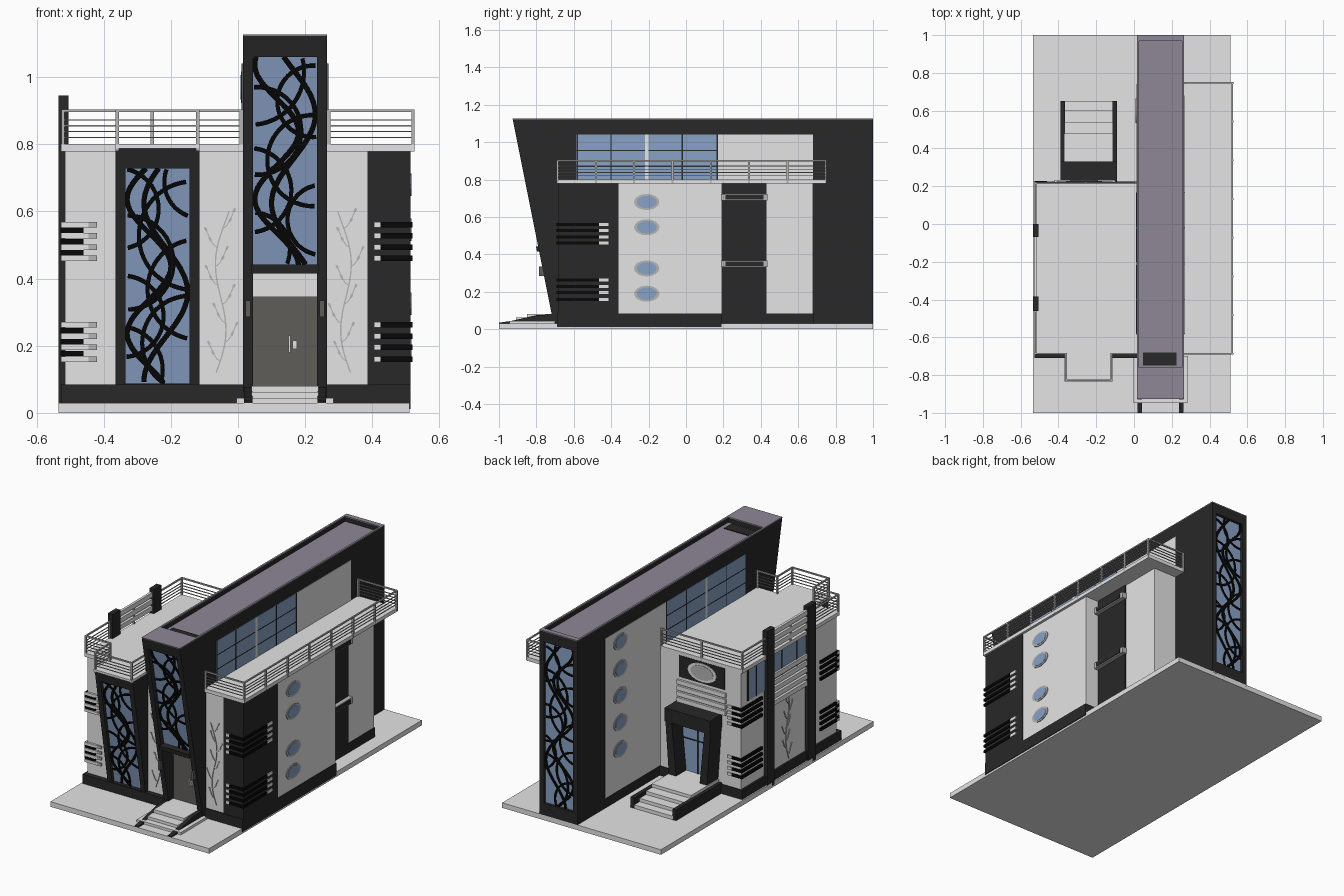
import bpy, bmesh, math, random
from mathutils import Vector

if "Cube" in bpy.data.objects:
    bpy.data.objects.remove(bpy.data.objects["Cube"])
random.seed(7)

def material(name, r, g, b):
    m = bpy.data.materials.new(name)
    m.diffuse_color = (r, g, b, 1)
    m.use_nodes = True
    m.node_tree.nodes["Principled BSDF"].inputs["Base Color"].default_value = m.diffuse_color
    return m
LIGHT = material("light_wall", .78, .78, .78)
DARK = material("dark_cladding", .021, .021, .021)
BLACK = material("black_trim", .002, .002, .002)
GLASS = material("blue_glass", .25, .36, .56)
ROOF = material("mauve_roof", .27, .245, .30)
DOOR = material("door_grey", .115, .11, .10)
METAL = material("rail_grey", .46, .46, .46)

def finish(name, bm, mat):
    bmesh.ops.recalc_face_normals(bm, faces=bm.faces)
    me = bpy.data.meshes.new(name)
    bm.to_mesh(me)
    bm.free()
    me.materials.append(mat)
    ob = bpy.data.objects.new(name, me)
    bpy.context.collection.objects.link(ob)
    return ob

def boxes(name, mat, *dims):
    """Each entry is x0, x1, y0, y1, z0, z1."""
    bm = bmesh.new()
    for x0, x1, y0, y1, z0, z1 in dims:
        vs = bmesh.ops.create_cube(bm, size=1)["verts"]
        for v in vs:
            v.co = ((x0+x1)/2 + v.co.x*(x1-x0), (y0+y1)/2 + v.co.y*(y1-y0), (z0+z1)/2 + v.co.z*(z1-z0))
    return finish(name, bm, mat)

def prism(name, mat, axis, a, b, pts):
    """Extrude a 2D outline along an axis from a to b."""
    place = {"x": lambda t, p: (t, *p), "y": lambda t, p: (p[0], t, p[1])}[axis]
    bm = bmesh.new()
    lo = [bm.verts.new(place(a, p)) for p in pts]
    hi = [bm.verts.new(place(b, p)) for p in pts]
    bm.faces.new(lo)
    bm.faces.new(hi)
    for i in range(len(pts)):
        j = (i+1) % len(pts)
        bm.faces.new((lo[i], lo[j], hi[j], hi[i]))
    return finish(name, bm, mat)

def ribbons(name, mat, lines, place, rect=None):
    """Flat strips (polyline, width) drawn on a surface and clipped to a rectangle."""
    bm = bmesh.new()
    def inside(p):
        return rect is None or (rect[0] <= p.x <= rect[1] and rect[2] <= p.y <= rect[3])
    for pts, w in lines:
        pts = [Vector(p) for p in pts]
        prev = None
        for i, p in enumerate(pts):
            d = (pts[min(i+1, len(pts)-1)] - pts[max(i-1, 0)]).normalized()
            n = Vector((-d.y, d.x)) * w / 2
            cur = None
            if inside(p):
                cur = [bm.verts.new(place(*(p+n))), bm.verts.new(place(*(p-n)))]
                if prev:
                    bm.faces.new((prev[0], prev[1], cur[1], cur[0]))
            prev = cur
    ob = finish(name, bm, mat)
    s = ob.modifiers.new("thickness", "SOLIDIFY")
    s.thickness, s.offset = .004, 0
    return ob

def lattice(name, x0, x1, z0, z1, place):
    """Organic black tracery: two meandering lines crossed by wide arcs from both edges."""
    lines, mid = [], (x0+x1)/2
    for k in range(2):
        ph, per = 1 + k*2.6, .40 + .13*k
        lines.append(([(mid + (k-.5)*.05 + .065*math.sin(6.283*z/per + ph), z)
                       for z in [z0 + (z1-z0)*i/120 for i in range(121)]], .015))
    n = round((z1-z0)/.085)
    for k in range(n):
        side = 1 if k % 2 else -1
        cx, cz, r = mid + side*random.uniform(.08, .13), z0 + (z1-z0)*(k+.5)/n, random.uniform(.10, .17)
        lines.append(([(cx + r*math.cos(i*.05), cz + r*math.sin(i*.05)) for i in range(127)], .012))
    ribbons(name, BLACK, lines, place, (x0+.002, x1-.002, z0, z1))

def tree(name, u, z0, z1, side, place):
    """Thin climbing branch with short twigs and leaves."""
    stem = lambda z: u + side*(.022*math.sin((z-z0)*14) + .06*(z-z0))
    lines = [([(stem(z), z) for z in [z0 + (z1-z0)*i/30 for i in range(31)]], .004)]
    for k in range(8):
        z, s = z0 + (z1-z0)*(k+.6)/8.5, (1 if k % 2 else -1)
        q = [(stem(z) + s*.032*t, z + .04*t*t + .01*t) for t in (0, .3, .6, 1)]
        lines.append((q, .003))
        for x, y in q[2:]:
            lines.append(([(x, y), (x + s*.005, y + .01)], .007))
    ribbons(name, METAL, lines, place)

def oval(name, axis, face, sign, u, z, ru, rz, pane=GLASS, rim=METAL):
    """Oval window with raised rim."""
    ell = lambda k: [(u + ru*k*math.cos(i*math.pi/8), z + rz*k*math.sin(i*math.pi/8)) for i in range(16)]
    prism(name + "_rim", rim, axis, face - sign*.01, face + sign*.004, ell(1))
    prism(name + "_glass", pane, axis, face - sign*.01, face + sign*.006, ell(.78))

# ground slab and plinths
boxes("base_slab", LIGHT, (-.535, .51, -1, 1, 0, .03))
boxes("plinth", DARK, (-.527, .03, -.71, .226, .012, .085), (.25, .514, -.69, .19, .012, .085),
      (.25, .424, .1, .684, .012, .085))

# central tower with forward-leaning front
def ty(z): return -.72 - .2*(z-.09)
def tower_strip(name, mat, x0, x1, z0, z1, back, inset=0):
    prism(name, mat, "x", x0, x1, [(ty(z0)+inset, z0), (ty(z1)+inset, z1), (back, z1), (back, z0)])
for n, x0, x1, j0, j1 in (("left", .015, .026, .02, .045), ("right", .254, .265, .235, .26)):
    tower_strip("tower_side_" + n, DARK, x0, x1, .02, 1.122, 1)
    tower_strip("tower_cap_" + n, ROOF, x0, x1, 1.122, 1.127, 1)
    tower_strip("tower_jamb_" + n, DARK, j0, j1, .02, 1.08, 1)
boxes("tower_core", DARK, (.04, .24, -.66, .98, .02, 1.08))
boxes("tower_roof", ROOF, (.024, .256, -.78, .98, 1.08, 1.095))
boxes("roof_opening", DARK, (.047, .225, -.75, -.68, 1.09, 1.099))
tower_strip("tower_front_head", DARK, .024, .256, 1.06, 1.122, -.76)
tower_strip("tower_front_cap", ROOF, .024, .256, 1.122, 1.127, -.76)
tower_strip("entrance_canopy", DARK, .04, .24, .415, .442, -.6, -.012)
tower_strip("tower_front_glass", GLASS, .04, .24, .44, 1.06, -.6, .03)
lattice("tower_front_tracery", .045, .235, .442, 1.06, lambda x, z: (x, ty(z)+.024, z))
boxes("tower_back_frame", DARK, (.024, .256, .97, 1, .02, .1), (.024, .256, .97, 1, 1.06, 1.122))
boxes("tower_back_cap", ROOF, (.024, .256, .97, 1, 1.122, 1.127))
boxes("tower_back_glass", GLASS, (.045, .235, .97, .984, .1, 1.06))
lattice("tower_back_tracery", .045, .235, .1, 1.06, lambda x, z: (x, .989, z))

# tower side panels and clerestory windows
for n, f, s in (("left", .015, -1), ("right", .265, 1)):
    X = lambda d: sorted((f - s*.005, f + s*d))
    y0, y1, z0 = (.17, .74, .09) if s < 0 else (.17, .68, .79)
    boxes("tower_panel_" + n, LIGHT, (*X(.002), y0, y1, z0, 1.04))
    boxes("clerestory_glass_" + n, GLASS, (*X(.002), -.585, .17, .79, 1.04))
    boxes("clerestory_bars_" + n, DARK, *[(*X(.004), y-.003, y+.003, .79, 1.04) for y in (-.58, -.4, -.02, .167)],
          *[(*X(.0035), -.585, .17, z-.002, z+.002) for z in (.87, .955)])
    boxes("clerestory_post_" + n, LIGHT, (*X(.004), -.218, -.2, .79, 1.04))
for i, z in enumerate((.97, .81, .65, .49, .33)):
    oval("tower_oval_%d" % i, "x", .013, -1, .6, z, .065, .047)

# front entrance
boxes("front_door", DOOR, (.045, .235, -.672, -.655, .08, .345))
boxes("door_transom", LIGHT, (.045, .235, -.68, -.655, .345, .416))
boxes("door_handle", LIGHT, (.15, .157, -.685, -.67, .18, .23), (.163, .175, -.685, -.67, .19, .215))
boxes("wall_lamps", DOOR, *[(x, x+.014, -.785, -.75, .285, .335) for x in (.023, .243)])
boxes("front_steps", LIGHT, (-.005, .285, -.945, -.70, .03, .045), (.04, .24, -.91, -.66, .045, .062),
      (.04, .24, -.85, -.66, .062, .08))
for x in (.018, .237):
    prism("front_stringer", DARK, "x", x, x+.025, [(-1, .03), (-1, .035), (-.93, .045), (-.8, .075), (-.7, .08), (-.7, .03)])

# left wing with leaning window bay
boxes("left_wing", LIGHT, (-.515, .02, -.68, .22, .03, .78))
boxes("left_terrace", LIGHT, (-.527, .015, -.692, .222, .778, .8), (-.367, -.115, -.835, -.69, .787, .8))
def by(z): return -.705 - .12*(z-.085)/.7
def bay(name, mat, x0, x1, z0, z1, inset=0):
    prism(name, mat, "x", x0, x1, [(by(z0)+inset, z0), (by(z1)+inset, z1), (-.67, z1), (-.67, z0)])
bay("bay_side_left", DARK, -.365, -.335, .03, .79)
bay("bay_side_right", DARK, -.145, -.115, .03, .79)
bay("bay_head", DARK, -.34, -.14, .728, .79)
bay("bay_sill", DARK, -.34, -.14, .03, .087)
bay("bay_glass", GLASS, -.34, -.14, .085, .73, .02)
lattice("bay_tracery", -.335, -.145, .087, .728, lambda x, z: (x, by(z)+.014, z))

# right wing, stepped in towards the back
boxes("right_wing", LIGHT, (.26, .51, -.68, .19, .03, .78), (.26, .42, .18, .68, .03, .78))
boxes("right_terrace", LIGHT, (.262, .525, -.692, .752, .778, .8))
boxes("dark_corner", DARK, (.385, .514, -.684, -.36, .085, .778))
boxes("side_dark_panel", DARK, (.41, .425, .192, .43, .085, .778))
for z in (.705, .35):
    boxes("side_ledge", METAL, (.42, .45, .185, .437, z-.018, z+.018))
    boxes("side_ledge_inset", DARK, (.42, .453, .21, .415, z-.012, z+.012))
for i, z in enumerate((.68, .545, .325, .19)):
    oval("side_oval_%d" % i, "x", .51, 1, -.21, z, .068, .043)

# wrapped corner bars
levels = (.16, .195, .228, .262, .46, .493, .527, .56)
def bars(name, mat, x0, x1, y0, y1, dz=0, zs=levels):
    boxes(name, mat, *[(x0, x1, y0, y1, z+dz-.008, z+dz+.008) for z in zs])
bars("right_bars_front", BLACK, .425, .52, -.692, -.67)
bars("right_bars_front_ends", LIGHT, .405, .427, -.69, -.67)
bars("right_bars_side", BLACK, .505, .52, -.692, -.465)
bars("right_bars_side_ends", LIGHT, .505, .518, -.465, -.415)
bars("left_bars_front", LIGHT, -.527, -.445, -.692, -.67)
bars("left_bars_front_ends", METAL, -.445, -.42, -.69, -.67)
bars("left_bars_front_gaps", BLACK, -.528, -.46, -.689, -.67, .017, [levels[i] for i in (0, 1, 2, 4, 5, 6)])
bars("left_bars_side", BLACK, -.526, -.51, -.688, -.52)
bars("back_bars_side", BLACK, -.528, -.51, .03, .228)
bars("back_bars", BLACK, -.528, -.46, .215, .228)
bars("back_bars_ends", LIGHT, -.46, -.43, .215, .228)

# left side: pillars, window band and slats
boxes("left_pillars", DARK, (-.535, -.505, -.07, 0, .01, .945), (-.535, -.505, -.46, -.385, .01, .945))
boxes("left_window", GLASS, (-.519, -.51, -.42, .16, .59, .775))
boxes("left_window_bars", DARK, *[(-.522, -.51, y-.003, y+.003, .59, .775) for y in (-.3, -.16, .08, .158)])
boxes("left_slats", LIGHT, *[(-.53, -.515, -.39, -.065, z-.014, z+.014)
                             for z in (.49, .53, .57, .61, .65, .83, .87, .91)])

# back entrance
boxes("back_panel", DARK, (-.41, -.11, .215, .224, .65, .778))
oval("back_oval", "y", .224, 1, -.265, .715, .095, .055, METAL, LIGHT)
boxes("back_slats", LIGHT, *[(-.42, -.10, .215, .232, z-.013, z+.013) for z in (.515, .55, .585, .62)])
boxes("portal_header", DARK, (-.39, -.09, .21, .33, .42, .5))
for m in (1, -1):
    prism("portal_leg", DARK, "y", .21, .325, [(-.24 + m*a, z) for a, z in ((.15, .45), (.12, .03), (.07, .03), (.11, .45))])
boxes("portal_back", DARK, (-.35, -.13, .21, .224, .1, .43))
boxes("back_door_glass", GLASS, (-.34, -.14, .215, .23, .11, .42))
boxes("back_door_bars", DARK, (-.243, -.237, .22, .234, .11, .42), (-.34, -.14, .22, .234, .3, .306))
boxes("back_steps", LIGHT, (-.37, -.11, .21, .48, .03, .11), (-.37, -.11, .47, .54, .03, .091),
      (-.37, -.11, .53, .60, .03, .071), (-.37, -.11, .59, .65, .03, .051))
boxes("back_stair_walls", DARK, (-.39, -.365, .21, .65, .03, .093), (-.115, -.09, .21, .65, .03, .093))

# branch reliefs
tree("branch_front_left", -.065, .12, .6, 1, lambda x, z: (x, -.682, z))
tree("branch_front_right", .335, .12, .6, -1, lambda x, z: (x, -.682, z))
tree("branch_left_side", -.23, .1, .46, 1, lambda y, z: (-.517, y, z))

# terrace railings
def railing(name, path):
    parts, t = [], .005
    for (xa, ya), (xb, yb) in zip(path, path[1:]):
        x0, x1, y0, y1 = min(xa, xb), max(xa, xb), min(ya, yb), max(ya, yb)
        for z, r in ((.82, .002), (.838, .002), (.855, .002), (.872, .002), (.9, .004)):
            parts.append((x0-r, x1+r, y0-r, y1+r, z-r, z+r))
        n = max(1, round((x1-x0+y1-y0)/.22))
        for i in range(n+1):
            x, y = xa + (xb-xa)*i/n, ya + (yb-ya)*i/n
            parts.append((x-t, x+t, y-t, y+t, .78, .902))
    boxes(name, METAL, *parts)
railing("left_railing", [(.01, -.687), (-.12, -.687), (-.12, -.828), (-.36, -.828), (-.36, -.687),
                         (-.521, -.687), (-.521, .217), (.01, .217)])
railing("right_railing", [(.27, -.687), (.521, -.687), (.521, .747), (.27, .747)])
